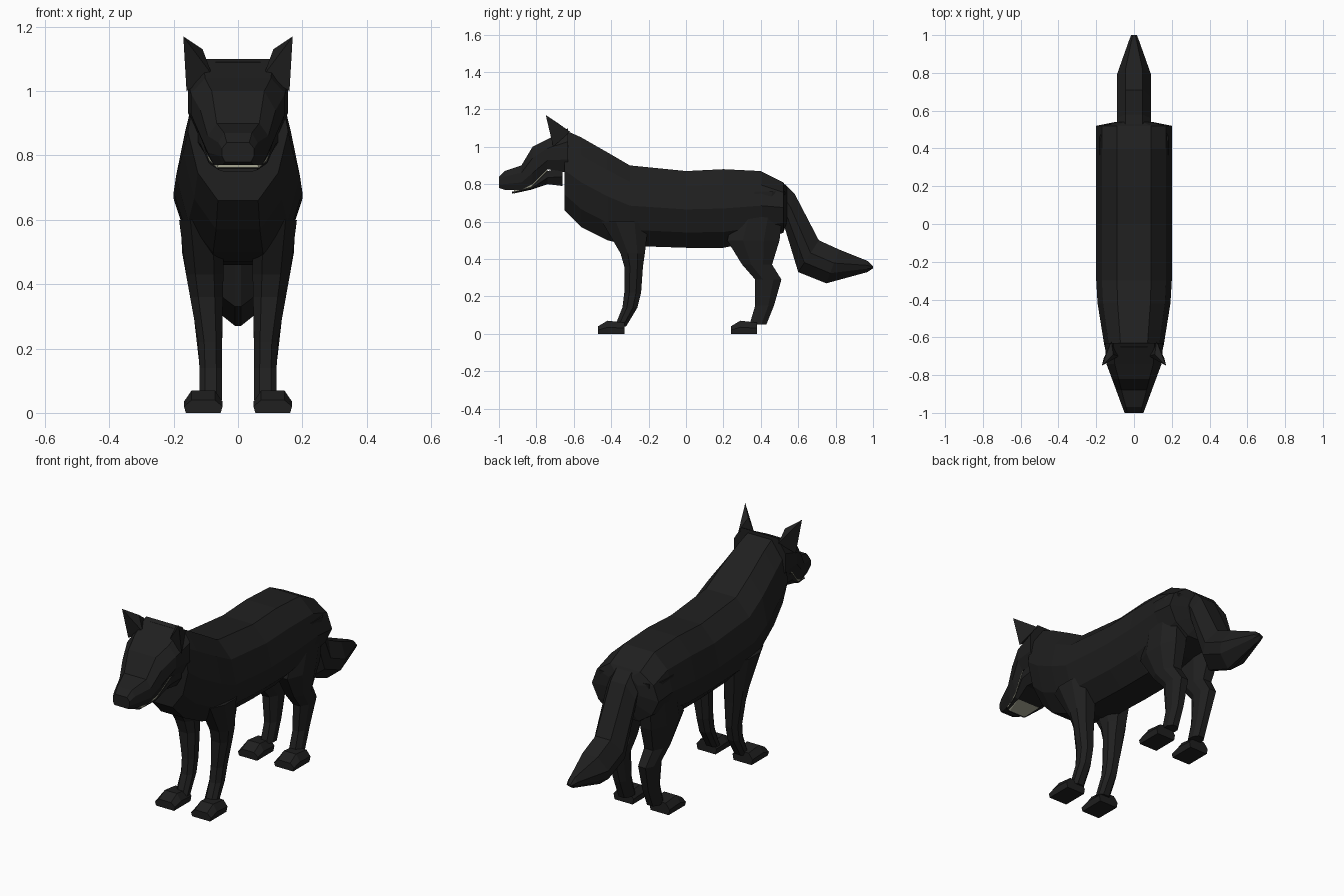
import bpy
import bmesh

cube = bpy.data.objects.get("Cube")
if cube:
    bpy.data.objects.remove(cube, do_unlink=True)


def make_material(name, colour):
    material = bpy.data.materials.new(name)
    material.use_nodes = True
    material.diffuse_color = (*colour, 1)
    shader = material.node_tree.nodes["Principled BSDF"]
    shader.inputs["Base Color"].default_value = (*colour, 1)
    return material


fur = make_material("charcoal fur", (.014, .014, .014))
ivory = make_material("ivory teeth", (.4, .4, .3))

# Half cross-sections: side fraction, then fraction from low to high edge
TORSO = [(.4, 0), (.8, .2), (1, .5), (.85, .8), (.45, 1)]
SKULL = [(.8, 0), (1, .3), (1, .7), (.7, 1)]
JAW = [(.6, 0), (.8, .5), (.8, 1)]
LIMB = [(.5, 0), (1, .3), (1, .7), (.5, 1)]
TAIL = [(.1, 0), (.85, .3), (1, .6), (.5, 1)]
PAW = [(.9, 0), (1, .5), (.6, 1)]


def finish(name, bm, material, mirrored):
    """Turn the mesh data into an object, optionally with a twin on the right."""
    bmesh.ops.recalc_face_normals(bm, faces=bm.faces)
    mesh = bpy.data.meshes.new(name)
    bm.to_mesh(mesh)
    bm.free()
    mesh.materials.append(material)
    part = bpy.data.objects.new(name, mesh)
    bpy.context.collection.objects.link(part)
    if mirrored:
        modifier = part.modifiers.new("other side", 'MIRROR')
        modifier.use_axis[0] = True
        modifier.use_mirror_merge = False


def loft(name, section, rings, width, centre=None, material=fur):
    """Skin rings given as low and high edge points in the side plane.

    The width and centre rules receive the low edge point of each ring.
    """
    bm = bmesh.new()
    outline = section + [(-side, part) for side, part in reversed(section)]
    loops = []
    for low, high in rings:
        half = width(*low)
        middle = centre(*low) if centre else 0
        loop = []
        for side, part in outline:
            y = low[0] + (high[0] - low[0]) * part
            z = low[1] + (high[1] - low[1]) * part
            loop.append(bm.verts.new((middle + side * half, y, z)))
        loops.append(loop)
    for first, second in zip(loops, loops[1:]):
        for i in range(len(outline)):
            bm.faces.new((first[i - 1], first[i], second[i], second[i - 1]))
    bm.faces.new(loops[0])
    bm.faces.new(loops[-1])
    finish(name, bm, material, mirrored=centre is not None)


def upright(rows):
    """Vertical rings from rows of depth, bottom, top."""
    return [((y, bottom), (y, top)) for y, bottom, top in rows]


def level(rows):
    """Horizontal rings from rows of height, front, back."""
    return [((front, z), (back, z)) for z, front, back in rows]


def torso_width(y, z):
    """Slim towards the neck, full at the ribs, rounded off at the rump."""
    return min(.2, .26 + .16 * y, 2.8 - 5 * y)


def head_width(y, z):
    """Narrow at the nose, widening to the cheeks."""
    return min(.155, .05 + .37 * (y + 1))


def tail_width(y, z):
    """Even along the brush, closing to the tip."""
    return min(.09, .015 + .4 * (1 - y))


def spread(z):
    """How far a leg has flared at this height."""
    return max(0, min(z, .55) - .2)


def leg_width(y, z):
    return .035 + .1 * spread(z)


def leg_centre(y, z):
    return .085 + .08 * spread(z)


def leg_pair(name, rows, toe):
    """Mirrored pair of legs, each with a wedge-shaped paw."""
    loft(name + "_legs", LIMB, level(rows), leg_width, leg_centre)
    loft(name + "_paws", PAW,
         upright([(toe, 0, .04), (toe + .05, 0, .07), (toe + .14, 0, .06)]),
         width=lambda y, z: .06, centre=lambda y, z: .108)


# Torso and neck, from throat to rump
loft("torso", TORSO, upright([
    (-.65, .66, 1.09), (-.56, .57, 1.05), (-.42, .5, .97), (-.3, .47, .9),
    (0, .46, .87), (.2, .46, .88), (.4, .5, .87),
    (.52, .54, .81), (.54, .6, .78),
]), torso_width)

# Skull and upper muzzle
loft("head", SKULL, upright([
    (-.63, .86, 1.1), (-.74, .88, 1.04), (-.82, .8, 1),
    (-.88, .77, .9), (-.97, .77, .87), (-1, .78, .84),
]), head_width)

# Lower jaw and the thin row of teeth above it
loft("lower_jaw", JAW, upright([
    (-.66, .79, .89), (-.74, .8, .87), (-.83, .77, .78), (-.93, .75, .76),
]), head_width)
loft("teeth", JAW, upright([
    (-.74, .86, .89), (-.83, .77, .8), (-.92, .75, .77),
]), head_width, material=ivory)

# Pointed ears
bm = bmesh.new()
for corner in [(.17, -.75, 1.17), (.11, -.69, 1.13), (.08, -.7, 1.05),
               (.16, -.71, 1), (.12, -.62, 1.08)]:
    bm.verts.new(corner)
bmesh.ops.convex_hull(bm, input=bm.verts)
finish("ears", bm, fur, mirrored=True)

# Front legs, from shoulder to paw
leg_pair("front", [
    (.6, -.45, -.2), (.43, -.35, -.22), (.36, -.33, -.23),
    (.22, -.33, -.24), (.14, -.34, -.26), (.04, -.38, -.32),
], toe=-.47)

# Hind legs, from thigh over the hock to paw
leg_pair("hind", [
    (.76, .3, .53), (.5, .22, .5), (.37, .3, .46),
    (.29, .37, .51), (.15, .37, .47), (.05, .34, .43),
], toe=.24)

# Bushy tail, hanging and then sweeping back
loft("tail", TAIL, [
    ((.5, .65), (.53, .8)), ((.53, .56), (.58, .75)), ((.6, .33), (.71, .5)),
    ((.75, .27), (.82, .45)), ((.97, .33), (.97, .39)), ((1, .35), (1, .36)),
], tail_width)
